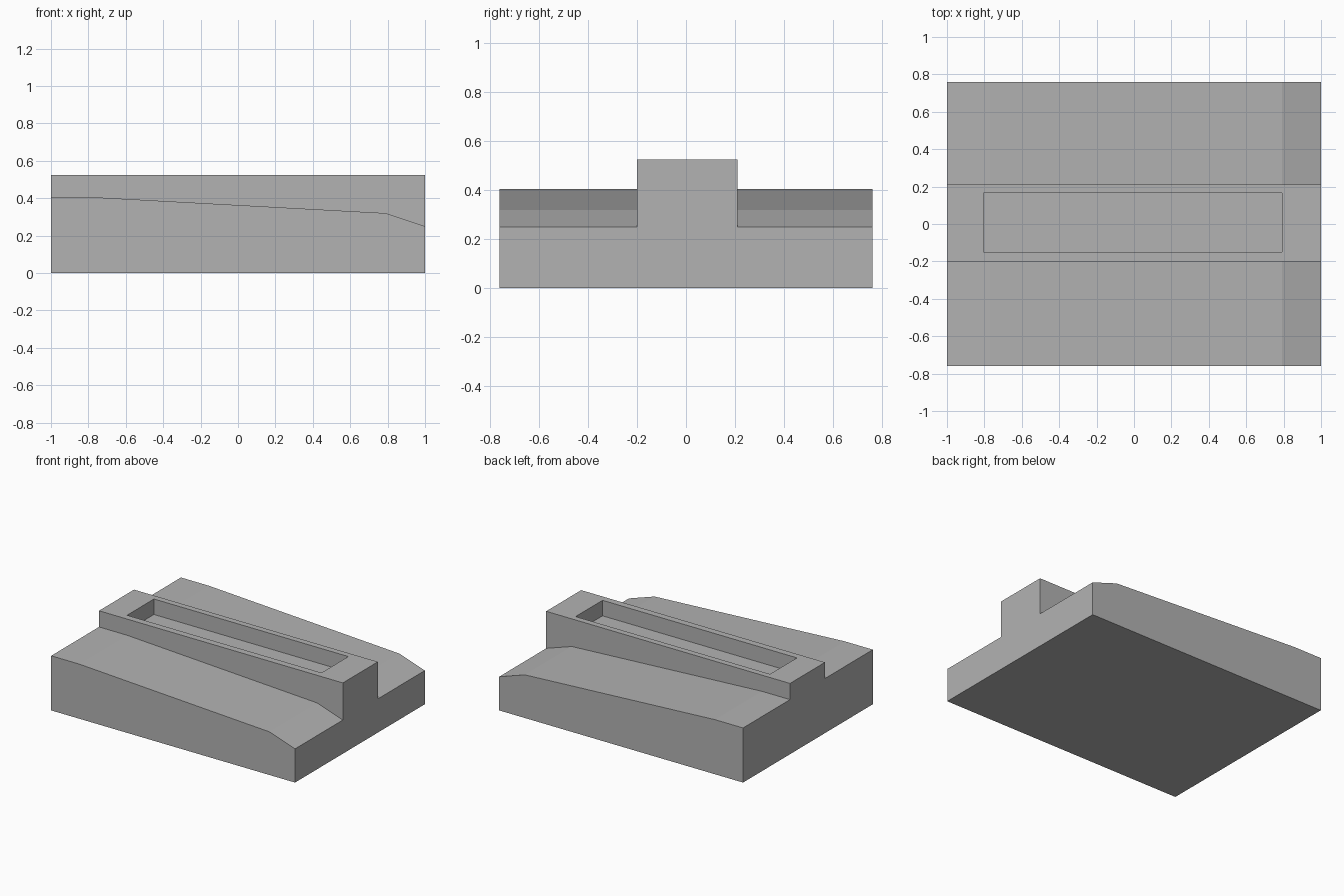
import bpy
import bmesh

cube = bpy.data.objects.get("Cube")
if cube:
    bpy.data.objects.remove(cube, do_unlink=True)

grey = bpy.data.materials.new("plain grey")
grey.use_nodes = True
colour = (0.45, 0.45, 0.45, 1)
grey.diffuse_color = colour
grey.node_tree.nodes["Principled BSDF"].inputs["Base Color"].default_value = colour


def extrude_profile(name, profile, y0, y1):
    """Solid made by sweeping an (x, z) outline from y0 to y1."""
    bm = bmesh.new()
    face = bm.faces.new([bm.verts.new((x, y0, z)) for x, z in profile])
    swept = bmesh.ops.extrude_face_region(bm, geom=[face])["geom"]
    verts = [v for v in swept if isinstance(v, bmesh.types.BMVert)]
    bmesh.ops.translate(bm, verts=verts, vec=(0, y1 - y0, 0))
    bmesh.ops.recalc_face_normals(bm, faces=bm.faces)
    mesh = bpy.data.meshes.new(name)
    bm.to_mesh(mesh)
    bm.free()
    mesh.materials.append(grey)
    obj = bpy.data.objects.new(name, mesh)
    bpy.context.collection.objects.link(obj)
    return obj


def box(name, x0, x1, y0, y1, z0, z1):
    return extrude_profile(name, [(x0, z0), (x1, z0), (x1, z1), (x0, z1)], y0, y1)


RIDGE_FRONT, RIDGE_BACK, EDGE = -0.20, 0.21, 0.76

# Sloping decks on both sides of the ridge
deck = [(-1, 0), (1, 0), (1, 0.25), (0.79, 0.32), (-0.77, 0.405), (-1, 0.405)]
extrude_profile("front_deck", deck, -EDGE, RIDGE_FRONT)
extrude_profile("back_deck", deck, RIDGE_BACK, EDGE)

# Raised central ridge with a rectangular pocket in its top
ridge = box("central_ridge", -1, 1, RIDGE_FRONT, RIDGE_BACK, 0, 0.525)
cutter = box("pocket_cutter", -0.805, 0.79, -0.15, 0.165, 0.41, 0.7)
cutter.hide_render = True
cutter.hide_viewport = True
cut = ridge.modifiers.new("pocket", "BOOLEAN")
cut.operation = "DIFFERENCE"
cut.solver = "EXACT"
cut.object = cutter
